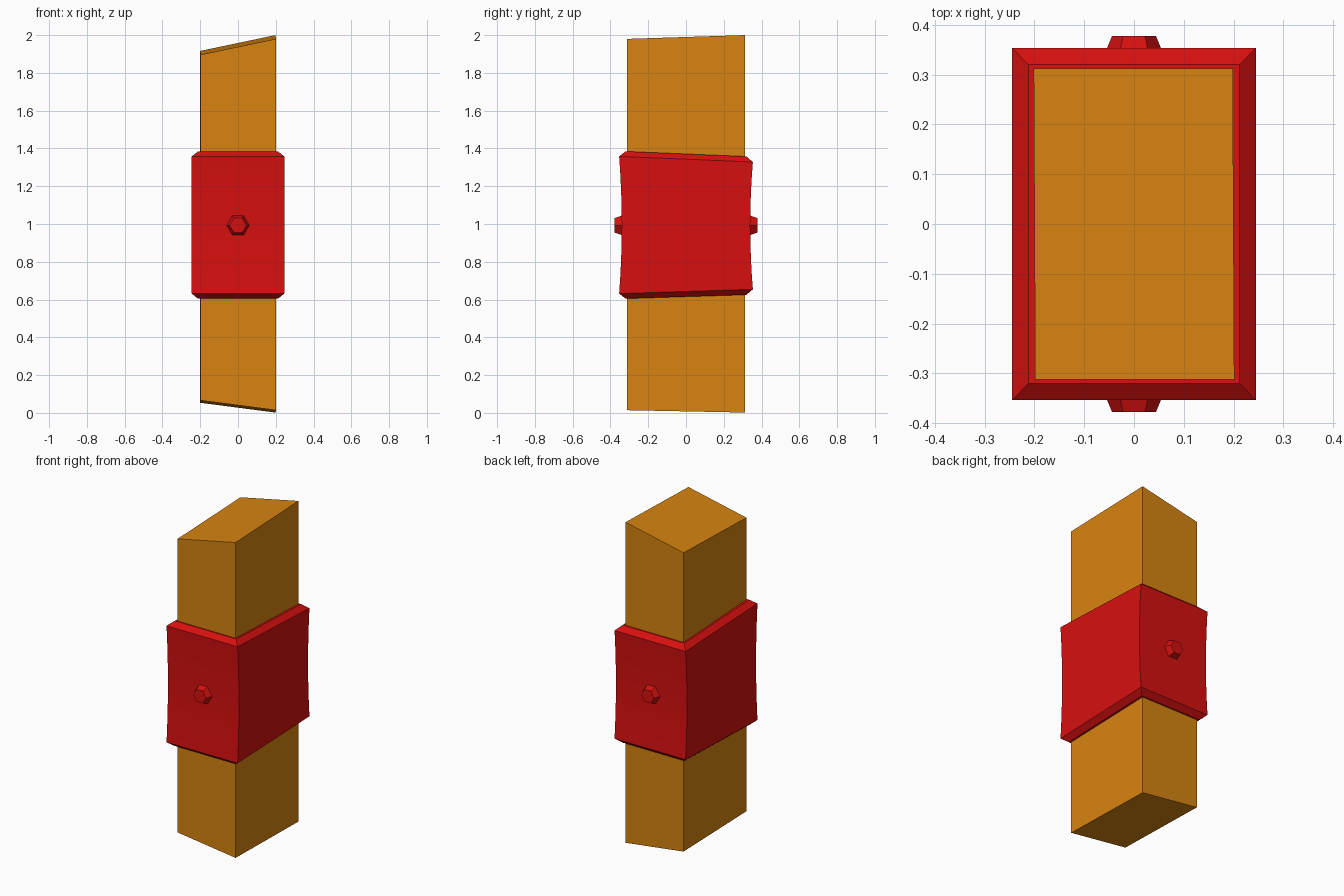
import bpy, bmesh, math
from mathutils import Vector, Matrix

cube = bpy.data.objects.get("Cube")
if cube:
    bpy.data.objects.remove(cube, do_unlink=True)


def material(name, color):
    m = bpy.data.materials.new(name)
    m.use_nodes = True
    m.diffuse_color = color
    m.node_tree.nodes["Principled BSDF"].inputs["Base Color"].default_value = color
    return m


def finish(bm, name, mat):
    bmesh.ops.recalc_face_normals(bm, faces=bm.faces)
    mesh = bpy.data.meshes.new(name)
    bm.to_mesh(mesh)
    bm.free()
    mesh.materials.append(mat)
    obj = bpy.data.objects.new(name, mesh)
    bpy.context.collection.objects.link(obj)
    return obj


wood = material("amber wood", (0.68, 0.23, 0.005, 1))
red = material("red metal", (0.68, 0.005, 0.005, 1))

# Beam with slanted ends
bm = bmesh.new()
bmesh.ops.create_cube(bm, size=1)
for v in bm.verts:
    x, y = v.co.x * 0.4, v.co.y * 0.624
    if v.co.z > 0:
        z = 1.948 + 0.21 * x + 0.032 * y
    else:
        z = 0.034 - 0.13 * x - 0.02 * y
    v.co = Vector((x - 0.005 * y, y, z))
finish(bm, "beam", wood)

# Sleeve: stacked rectangular rings, chamfered ends, front and back bowed inward
bm = bmesh.new()
STEPS = 8
levels = [(0.212, 0.32, -1, 0.378)]
for i in range(STEPS + 1):
    t = 2 * i / STEPS - 1
    levels.append((0.245, 0.340 + 0.014 * t * t, t, 0.350))
levels.append((0.212, 0.32, 1, 0.378))
rings = []
for hx, hy, t, half in levels:
    ring = []
    for sx, sy in ((-1, -1), (1, -1), (1, 1), (-1, 1)):
        y = sy * hy
        tilt = 0.042 if t > 0 else 0.032
        ring.append(bm.verts.new((sx * hx, y, 0.993 + t * (half - tilt * y))))
    rings.append(ring)
for low, high in zip(rings, rings[1:]):
    for k in range(4):
        n = (k + 1) % 4
        bm.faces.new((low[k], low[n], high[n], high[k]))
bm.faces.new(rings[0])
bm.faces.new(rings[-1])
sleeve = finish(bm, "sleeve", red)
bpy.context.view_layer.objects.active = sleeve
sleeve.select_set(True)
bpy.ops.object.shade_smooth_by_angle(angle=math.radians(20))
sleeve.select_set(False)

# Tapered hexagonal bolt heads, front and back
for name, side in (("front_bolt", -1), ("back_bolt", 1)):
    bm = bmesh.new()
    place = Matrix.Translation((0, side * 0.354, 0.993)) @ Matrix.Rotation(-side * math.pi / 2, 4, "X")
    bmesh.ops.create_cone(bm, cap_ends=True, segments=6, radius1=0.064,
                          radius2=0.044, depth=0.048,
                          matrix=place @ Matrix.Rotation(math.pi / 6, 4, "Z"))
    finish(bm, name, red)
